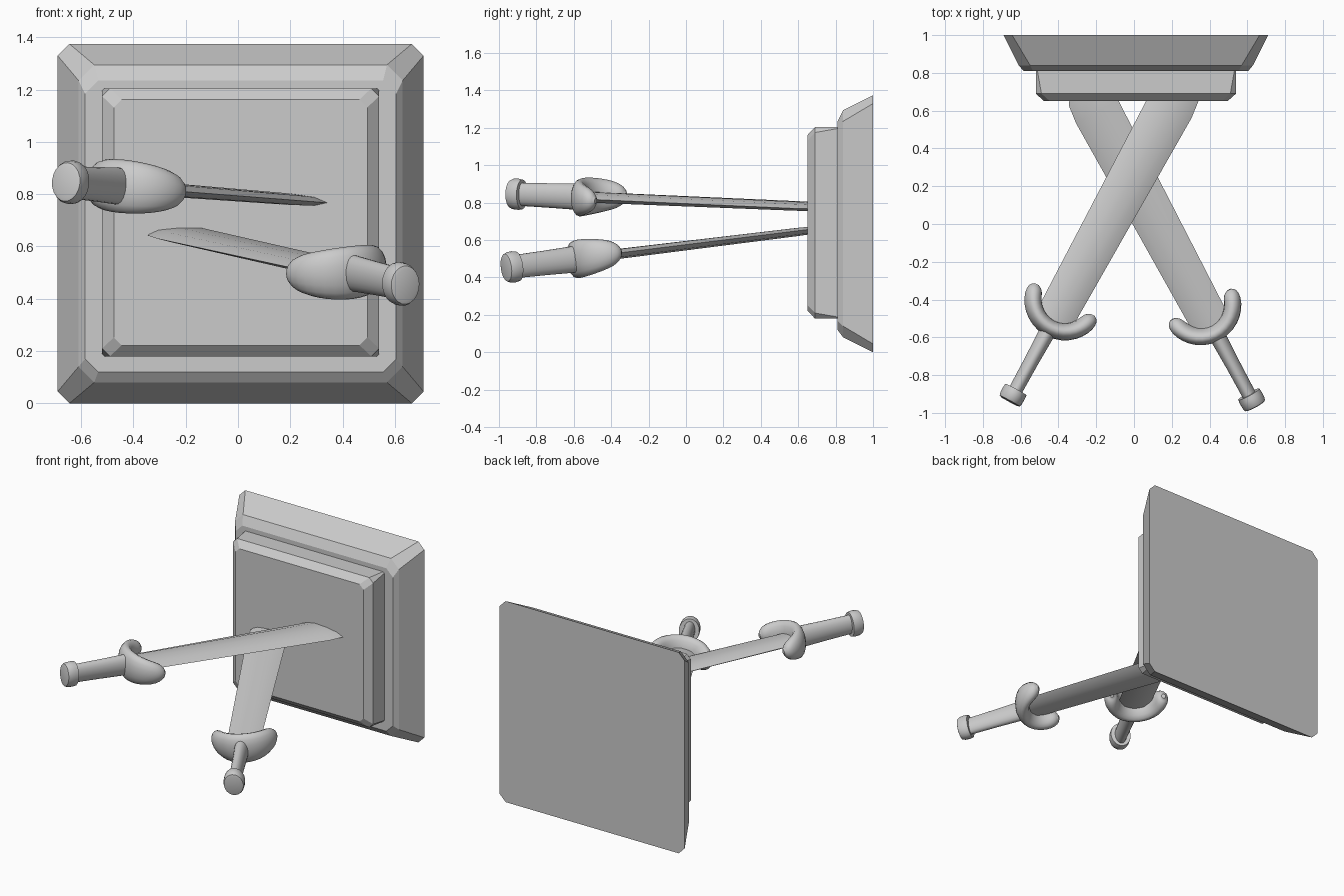
import bpy, bmesh
from math import sin, cos, pi, radians, sqrt
from mathutils import Vector, Matrix

if "Cube" in bpy.data.objects:
    bpy.data.objects.remove(bpy.data.objects["Cube"])


def loft(name, rings, smooth=None, matrix=None):
    """Skin a list of equal-length point rings and cap both ends."""
    bm = bmesh.new()
    rows = [[bm.verts.new(p) for p in ring] for ring in rings]
    n = len(rows[0])
    for a, b in zip(rows, rows[1:]):
        for i in range(n):
            j = (i + 1) % n
            bm.faces.new((a[i], a[j], b[j], b[i]))
    bm.faces.new(rows[0])
    bm.faces.new(rows[-1])
    bmesh.ops.recalc_face_normals(bm, faces=bm.faces)
    mesh = bpy.data.meshes.new(name)
    bm.to_mesh(mesh)
    bm.free()
    if smooth:
        mesh.polygons.foreach_set("use_smooth", [True] * len(mesh.polygons))
        mesh.set_sharp_from_angle(angle=radians(smooth))
    ob = bpy.data.objects.new(name, mesh)
    bpy.context.collection.objects.link(ob)
    if matrix:
        ob.matrix_world = matrix
    return ob


def plate_ring(y, x0, x1, z0, z1, c):
    """Rectangle in the xz plane with cut corners."""
    return [(x0 + c, y, z0), (x1 - c, y, z0), (x1, y, z0 + c), (x1, y, z1 - c),
            (x1 - c, y, z1), (x0 + c, y, z1), (x0, y, z1 - c), (x0, y, z0 + c)]


def oval(y, w, h, n=20):
    return [(w * cos(2 * pi * i / n), y, h * sin(2 * pi * i / n)) for i in range(n)]


def blade_ring(y, w, t):
    """Flat lens section with sharp edges."""
    return [(-w, y, 0), (-w * .6, y, t * .8), (0, y, t), (w * .6, y, t * .8),
            (w, y, 0), (w * .6, y, -t * .8), (0, y, -t), (-w * .6, y, -t * .8)]


def guard_rings(steps=24, n=16):
    """Oval sections swept along a crescent that opens toward the blade."""
    rings = []
    for s in range(steps + 1):
        u = -cos(pi * s / steps)
        th = u * pi / 2
        centre = Vector((.17 * sin(th), .615 - .17 * cos(th), 0))
        out = Vector((sin(th), -cos(th), 0))
        f = max(.3, sqrt(max(0, 1 - abs(u) ** 12)))
        t, h = .046 * f, .102 * (1 - .5 * u * u) * f
        rings.append([centre + out * t * cos(2 * pi * k / n) + Vector((0, 0, h * sin(2 * pi * k / n)))
                      for k in range(n)])
    return rings


def sword(side, start, target, roll):
    d = (Vector(target) - Vector(start)).normalized()
    right = d.cross(Vector((0, 0, 1))).normalized()
    up = right.cross(d)
    frame = Matrix((right, d, up)).transposed().to_4x4()
    m = Matrix.Translation(start) @ frame @ Matrix.Rotation(radians(roll), 4, 'Y')
    loft(side + "_pommel", [oval(0, .05, .06), oval(.004, .061, .074), oval(.02, .065, .082),
                            oval(.05, .066, .084), oval(.073, .064, .08)], 40, m)
    loft(side + "_grip", [oval(.06, .037, .062), oval(.25, .039, .066), oval(.45, .045, .072)], 40, m)
    loft(side + "_guard", guard_rings(), 60, m)
    loft(side + "_blade", [blade_ring(.45, .104, .028), blade_ring(1.78, .128, .022),
                           blade_ring(1.88, .117, .02), blade_ring(2.02, .02, .008)], 30, m)


# Wall plaque: wide tapered back and raised front panel
loft("back_plaque", [plate_ring(1.0, -.69, .71, 0, 1.375, .045),
                     plate_ring(.84, -.61, .63, .08, 1.295, .06),
                     plate_ring(.81, -.585, .605, .12, 1.235, .05)])
loft("front_panel", [plate_ring(.815, -.52, .54, .18, 1.205, .008),
                     plate_ring(.69, -.52, .54, .18, 1.205, .03),
                     plate_ring(.65, -.475, .495, .222, 1.162, .03)])

# Crossed swords set into the panel
sword("upper_sword", (-.66, -.94, .847), (.208, .65, .78), 5)
sword("lower_sword", (.642, -.965, .452), (-.225, .65, .65), -6)
